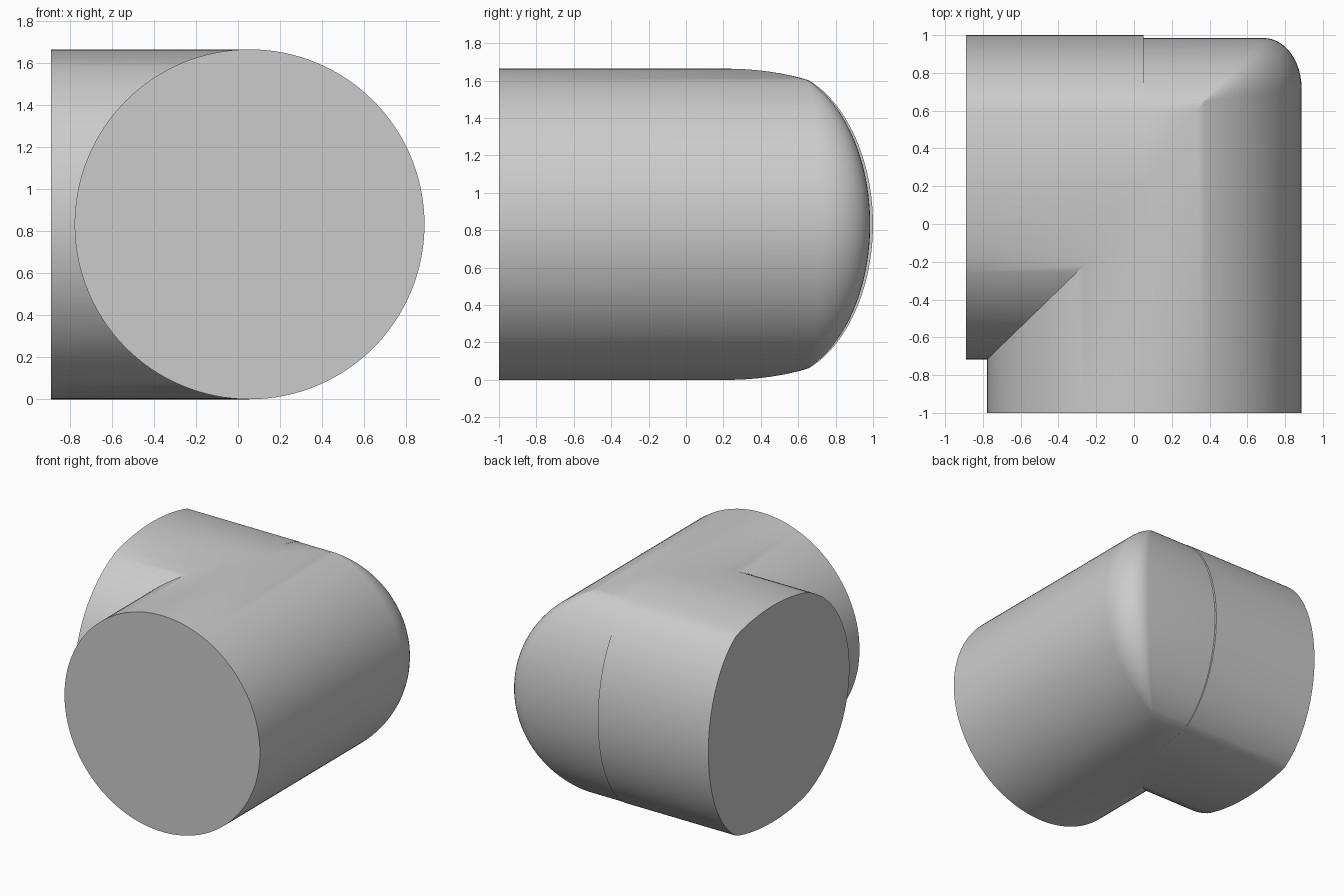
import bpy, bmesh, math

cube = bpy.data.objects.get("Cube")
if cube:
    bpy.data.objects.remove(cube, do_unlink=True)

R = 0.832           # pipe radius, also height of its axis
AXIS_X = 0.055      # axis of the front branch
FRONT_Y, SIDE_X = -1.0, -0.89
STEP_X = 0.05       # slight lip on the back of the side branch
SIDES, ARC = 128, 12

grey = bpy.data.materials.new("plain grey")
grey.use_nodes = True
colour = (0.6, 0.6, 0.6, 1)
grey.diffuse_color = colour
grey.node_tree.nodes["Principled BSDF"].inputs["Base Color"].default_value = colour


def side_y(s):
    """Depth on the side branch for an offset s across the front branch."""
    if s < -0.3:
        return -0.2 + (s + 0.3) * 0.97
    if s < 0.31:
        return -0.2 + (s + 0.3) * 1.39
    return 0.648 + (s - 0.31) * 0.645


def strand(angle):
    """One line running from the front opening round the elbow to the side opening."""
    s, z = R * math.cos(angle), R + R * math.sin(angle)
    x, y = AXIS_X + s, side_y(s)
    t = max(0, (s - 0.31) / (R - 0.31))
    rx, ry = 0.2 * t, 0.265 * t
    pts = [(x, FRONT_Y, z)]
    # rounded outer corner, shrinking to a crease on the inside
    for i in range(ARC + 1):
        a = math.pi / 2 * i / ARC
        pts.append((x - rx + rx * math.cos(a), y - ry + ry * math.sin(a), z))
    # small lip, then the side opening
    lip = 0.015 * max(0, s) / R
    step = min(STEP_X, x)
    pts += [(step, y, z), (step, y + lip, z), (SIDE_X, y + lip, z)]
    return pts


# Elbow surface lofted from the strands
bm = bmesh.new()
grid = [[bm.verts.new(p) for p in strand(2 * math.pi * k / SIDES)] for k in range(SIDES)]
for k in range(SIDES):
    a, b = grid[k], grid[(k + 1) % SIDES]
    for i in range(len(a) - 1):
        bm.faces.new((a[i], b[i], b[i + 1], a[i + 1]))

# Flat ends
for end in (0, -1):
    bm.faces.new([row[end] for row in grid])

bmesh.ops.remove_doubles(bm, verts=bm.verts, dist=0.0005)
bmesh.ops.recalc_face_normals(bm, faces=bm.faces)
mesh = bpy.data.meshes.new("elbow_pipe")
bm.to_mesh(mesh)
bm.free()
mesh.materials.append(grey)
elbow = bpy.data.objects.new("elbow_pipe", mesh)
bpy.context.collection.objects.link(elbow)

bpy.ops.object.select_all(action='DESELECT')
elbow.select_set(True)
bpy.context.view_layer.objects.active = elbow
bpy.ops.object.shade_smooth_by_angle(angle=math.radians(30))
